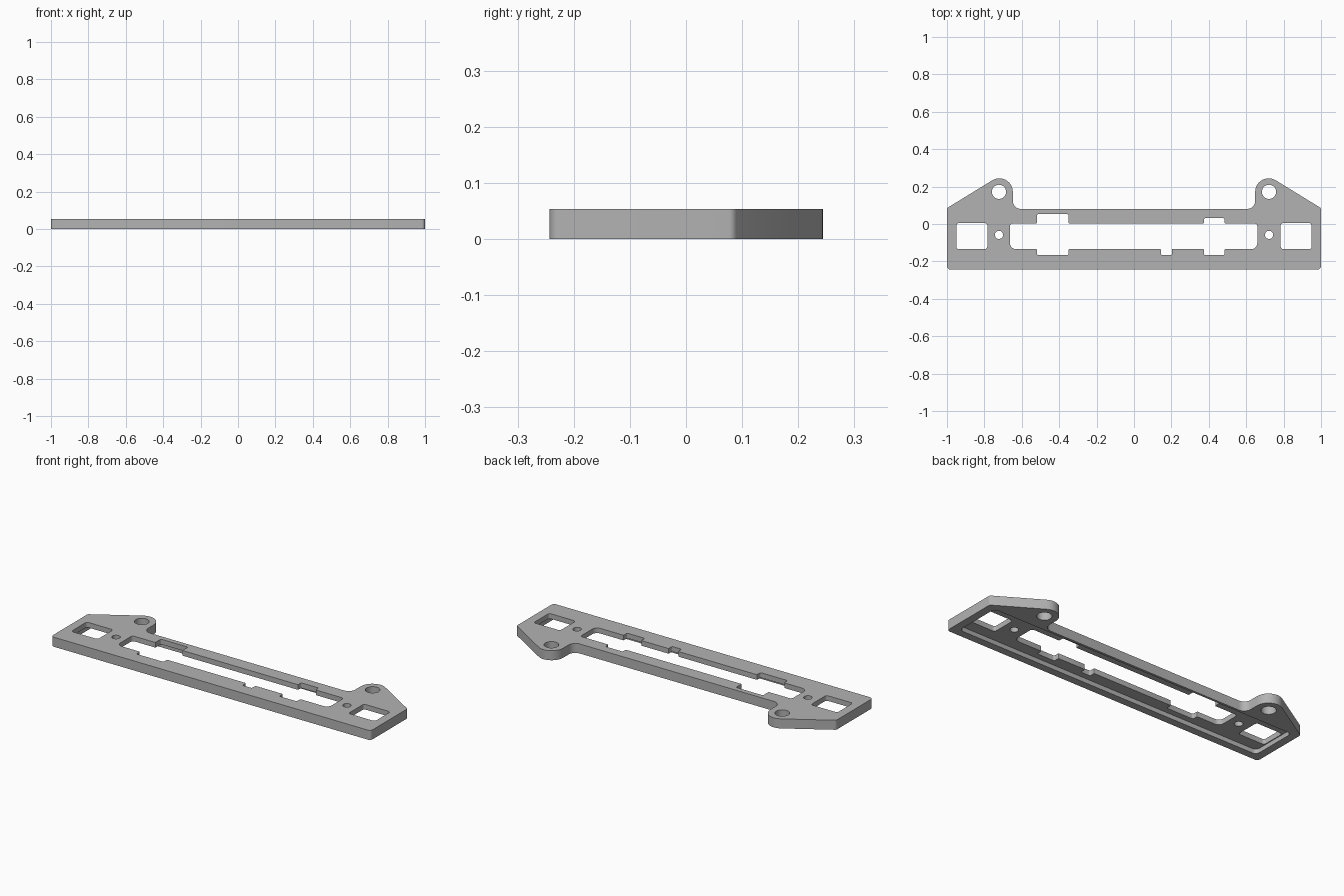
import bpy, bmesh, math
from mathutils import Vector

if "Cube" in bpy.data.objects:
    bpy.data.objects.remove(bpy.data.objects["Cube"])

TOP = 0.054      # plate thickness
FLOOR = 0.025    # depth of the recess in the underside

grey = bpy.data.materials.new("grey plastic")
grey.diffuse_color = (0.45, 0.45, 0.45, 1)
grey.use_nodes = True
grey.node_tree.nodes["Principled BSDF"].inputs["Base Color"].default_value = grey.diffuse_color


def rounded(corners, seg=6):
    """Polygon of (x, y, radius) corners with tangent-arc fillets."""
    out = []
    for i, (x, y, r) in enumerate(corners):
        p = Vector((x, y))
        a = (Vector(corners[i - 1][:2]) - p).normalized()
        b = (Vector(corners[(i + 1) % len(corners)][:2]) - p).normalized()
        if r == 0:
            out.append(p)
            continue
        half = a.angle(b) / 2
        c = p + (a + b).normalized() * (r / math.sin(half))
        start = p + a * (r / math.tan(half)) - c
        end = p + b * (r / math.tan(half)) - c
        turn = start.angle_signed(end)   # clockwise positive
        n = max(2, round(seg * abs(turn) / (math.pi / 2)))
        for k in range(n + 1):
            t = -turn * k / n
            out.append(c + Vector((start.x * math.cos(t) - start.y * math.sin(t),
                                   start.x * math.sin(t) + start.y * math.cos(t))))
    return out


def prism(name, pts, z0, z1):
    bm = bmesh.new()
    face = bm.faces.new([bm.verts.new((p[0], p[1], z0)) for p in pts])
    ext = bmesh.ops.extrude_face_region(bm, geom=[face])
    bmesh.ops.translate(bm, vec=(0, 0, z1 - z0),
                        verts=[v for v in ext["geom"] if isinstance(v, bmesh.types.BMVert)])
    bmesh.ops.recalc_face_normals(bm, faces=bm.faces)
    me = bpy.data.meshes.new(name)
    bm.to_mesh(me)
    bm.free()
    me.materials.append(grey)
    ob = bpy.data.objects.new(name, me)
    bpy.context.collection.objects.link(ob)
    return ob


def circle(x, y, r, n=32):
    return [(x + r * math.cos(2 * math.pi * i / n), y + r * math.sin(2 * math.pi * i / n))
            for i in range(n)]


def box(x0, x1, y0, y1, r):
    return rounded([(x0, y0, r), (x1, y0, r), (x1, y1, r), (x0, y1, r)])


# Outer outline: straight front, two mounting lugs at the back
half = [(1, -0.243, 0.018), (1, 0.085, 0.015), (0.648, 0.301, 0.072), (0.648, 0.081, 0.042)]
outline = half + [(-x, y, r) for x, y, r in reversed(half)]
plate = prism("mounting_plate", rounded(outline, 8), 0, TOP)

# Central opening with stepped notches along both long edges
B, F, N = 0.003, -0.134, -0.166      # back edge, front edge, front notch depth


def notch(x0, x1, edge, depth):
    return [(x0, edge, 0.004), (x0, depth, 0.008), (x1, depth, 0.008), (x1, edge, 0.004)]


opening = ([(-0.663, F, 0.03)] + notch(-0.519, -0.35, F, N) + notch(0.144, 0.203, F, N)
           + notch(0.374, 0.484, F, N) + [(0.659, F, 0.03), (0.659, B, 0.015)]
           + notch(0.484, 0.374, B, 0.031) + notch(-0.35, -0.519, B, 0.053)
           + [(-0.663, B, 0.015)])
cutters = [prism("opening_cutter", rounded(opening, 5), -0.1, 0.2),
           prism("recess_cutter", box(-0.955, 0.955, -0.2, 0.068, 0.025), -0.1, FLOOR)]

# Side windows, lug holes and small screw holes
for s in (-1, 1):
    x0, x1 = sorted((s * 0.784, s * 0.95))
    cutters += [prism("window_cutter", box(x0, x1, F, 0.005, 0.014), -0.1, 0.2),
                prism("lug_hole_cutter", circle(s * 0.722, 0.172, 0.038), -0.1, 0.2),
                prism("screw_hole_cutter", circle(s * 0.722, -0.058, 0.022), -0.1, 0.2)]

bpy.context.view_layer.objects.active = plate
plate.select_set(True)
for c in cutters:
    mod = plate.modifiers.new("cut", "BOOLEAN")
    mod.operation, mod.solver, mod.object = "DIFFERENCE", "EXACT", c
    bpy.ops.object.modifier_apply(modifier=mod.name)
    bpy.data.objects.remove(c)

bpy.ops.object.select_all(action="DESELECT")
plate.select_set(True)
bpy.ops.object.shade_smooth_by_angle(angle=math.radians(30))
